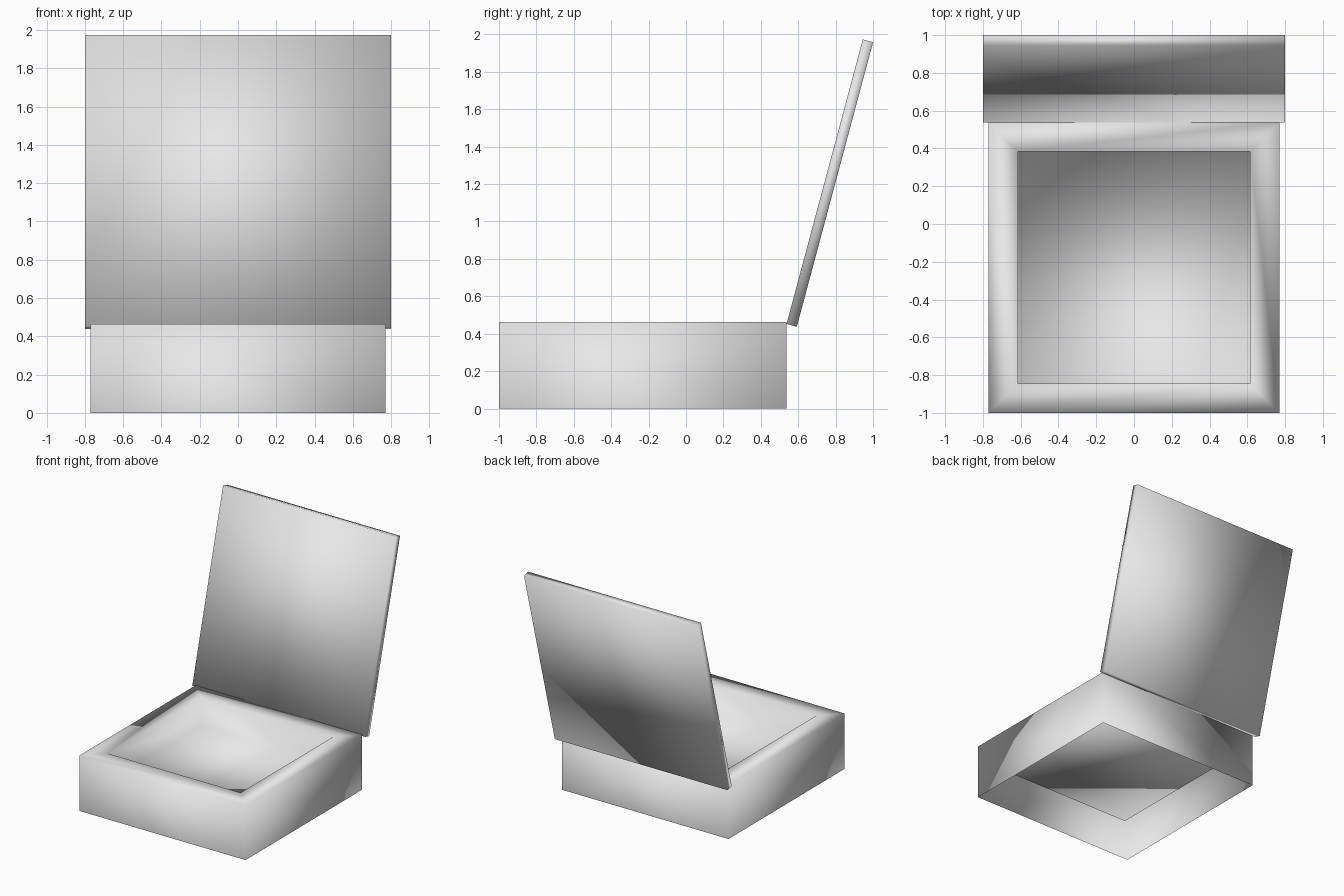
import bpy, bmesh, math
from mathutils import Matrix, Vector

cube = bpy.data.objects.get("Cube")
if cube:
    bpy.data.objects.remove(cube, do_unlink=True)

# One plain light grey material
grey = bpy.data.materials.new("light_grey")
grey.use_nodes = True
colour = (0.8, 0.8, 0.8, 1.0)
grey.diffuse_color = colour
grey.node_tree.nodes["Principled BSDF"].inputs["Base Color"].default_value = colour


def box_mesh(low, high):
    """Return a bmesh box between two corners."""
    bm = bmesh.new()
    low, high = Vector(low), Vector(high)
    size = high - low
    bmesh.ops.create_cube(bm, size=1, matrix=Matrix.Translation((low + high) / 2) @ Matrix.Diagonal((*size, 1)))
    bm.normal_update()
    return bm


def add_object(name, bm):
    """Turn a bmesh into a fully smooth-shaded object."""
    for f in bm.faces:
        f.smooth = True
    mesh = bpy.data.meshes.new(name)
    bm.to_mesh(mesh)
    bm.free()
    mesh.materials.append(grey)
    obj = bpy.data.objects.new(name, mesh)
    bpy.context.scene.collection.objects.link(obj)
    return obj


HEIGHT = 0.463      # box height
RIM = 0.155         # rim width
RECESS = 0.235      # tray depth

# Box: open underneath, with a recessed tray in the top
bm = box_mesh((-0.77, -1.0, 0), (0.77, 0.538, HEIGHT))
bottom = min(bm.faces, key=lambda f: f.normal.z)
top = max(bm.faces, key=lambda f: f.normal.z)
bmesh.ops.delete(bm, geom=[bottom], context='FACES_ONLY')
bmesh.ops.inset_region(bm, faces=[top], thickness=RIM, use_even_offset=True)
tray = bmesh.ops.extrude_discrete_faces(bm, faces=[top])["faces"][0]
bmesh.ops.translate(bm, verts=list(tray.verts), vec=(0, 0, -RECESS))
add_object("box", bm)

# Lid: thin slab standing open, tilted back from the rear top edge
bm = box_mesh((-0.8, 0, 0), (0.8, 0.057, 1.575))
lid = add_object("lid", bm)
lid.location = (0, 0.5375, 0.452)
lid.rotation_euler = (math.radians(-15), 0, 0)
